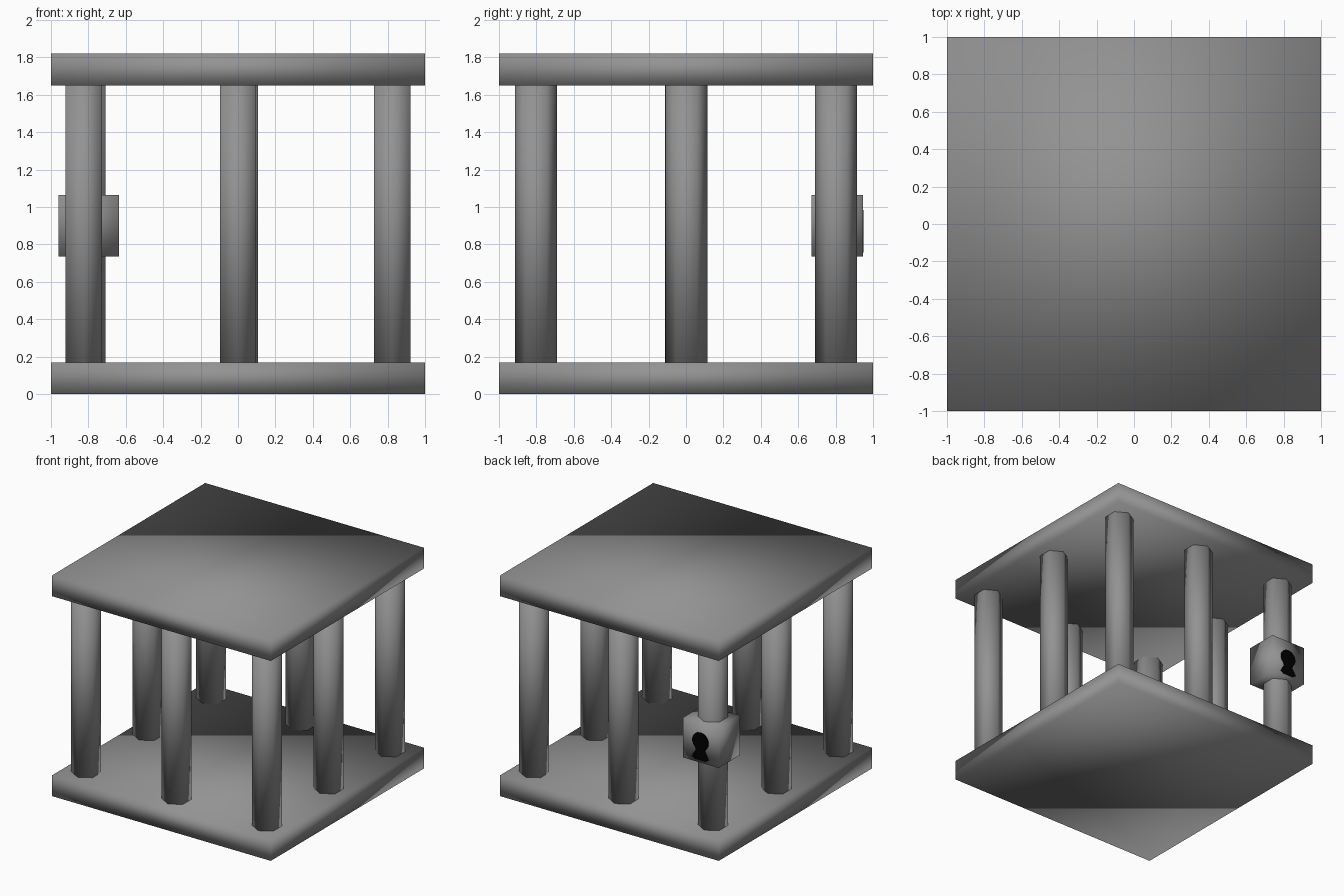
import bpy, bmesh, math

if "Cube" in bpy.data.objects:
    bpy.data.objects.remove(bpy.data.objects["Cube"])


def material(name, rgb):
    m = bpy.data.materials.new(name)
    m.diffuse_color = (*rgb, 1)
    m.use_nodes = True
    m.node_tree.nodes["Principled BSDF"].inputs["Base Color"].default_value = m.diffuse_color
    return m


GREY = material("iron grey", (0.29, 0.29, 0.29))
BLACK = material("keyhole black", (0.0, 0.0, 0.0))


def prism(name, outline, depth, mat, smooth=True):
    """Extrude a closed loop of 3D points by the vector depth."""
    bm = bmesh.new()
    face = bm.faces.new([bm.verts.new(p) for p in outline])
    ext = bmesh.ops.extrude_face_region(bm, geom=[face], use_keep_orig=True)
    moved = [g for g in ext["geom"] if isinstance(g, bmesh.types.BMVert)]
    bmesh.ops.translate(bm, verts=moved, vec=depth)
    bmesh.ops.recalc_face_normals(bm, faces=bm.faces)
    for f in bm.faces:
        f.smooth = smooth
    mesh = bpy.data.meshes.new(name)
    bm.to_mesh(mesh)
    bm.free()
    mesh.materials.append(mat)
    ob = bpy.data.objects.new(name, mesh)
    bpy.context.collection.objects.link(ob)
    return ob


def box(name, x0, x1, y0, y1, z0, z1):
    loop = [(x0, y0, z0), (x1, y0, z0), (x1, y1, z0), (x0, y1, z0)]
    return prism(name, loop, (0, 0, z1 - z0), GREY)


# Floor and roof slabs
box("floor_slab", -1, 1, -1, 1, 0, 0.17)
box("roof_slab", -1, 1, -1, 1, 1.65, 1.82)

# Eight six-sided bars, points facing front and back
BARS = {
    "front_left": (-0.825, -0.803), "front_middle": (0.0, -0.803),
    "front_right": (0.825, -0.803), "left_middle": (-0.825, 0.0),
    "right_middle": (0.825, 0.002), "back_left": (-0.807, 0.803),
    "back_middle": (0.01, 0.803), "back_right": (0.825, 0.803),
}
R = 0.1125
for name, (cx, cy) in BARS.items():
    hexagon = [(cx + R * math.sin(i * math.pi / 3),
                cy + R * math.cos(i * math.pi / 3), 0.17) for i in range(6)]
    prism(name + "_bar", hexagon, (0, 0, 1.48), GREY)

# Lock box around the back left bar
box("lock_box", -0.96, -0.635, 0.67, 0.945, 0.735, 1.065)

# Keyhole plate on the back of the lock: round head, narrow waist, flared foot
KX, HEAD_Z, HEAD_R = -0.795, 0.91, 0.074
head = [(HEAD_R * math.sin(a), HEAD_Z + HEAD_R * math.cos(a))
        for a in (math.radians(-140 + 20 * i) for i in range(15))]
foot = [(0.042, 0.835), (0.075, 0.775), (0.05, 0.757),
        (-0.05, 0.757), (-0.075, 0.775), (-0.042, 0.835)]
prism("keyhole", [(KX + x, 0.943, z) for x, z in head + foot],
      (0, 0.007, 0), BLACK, smooth=False)
